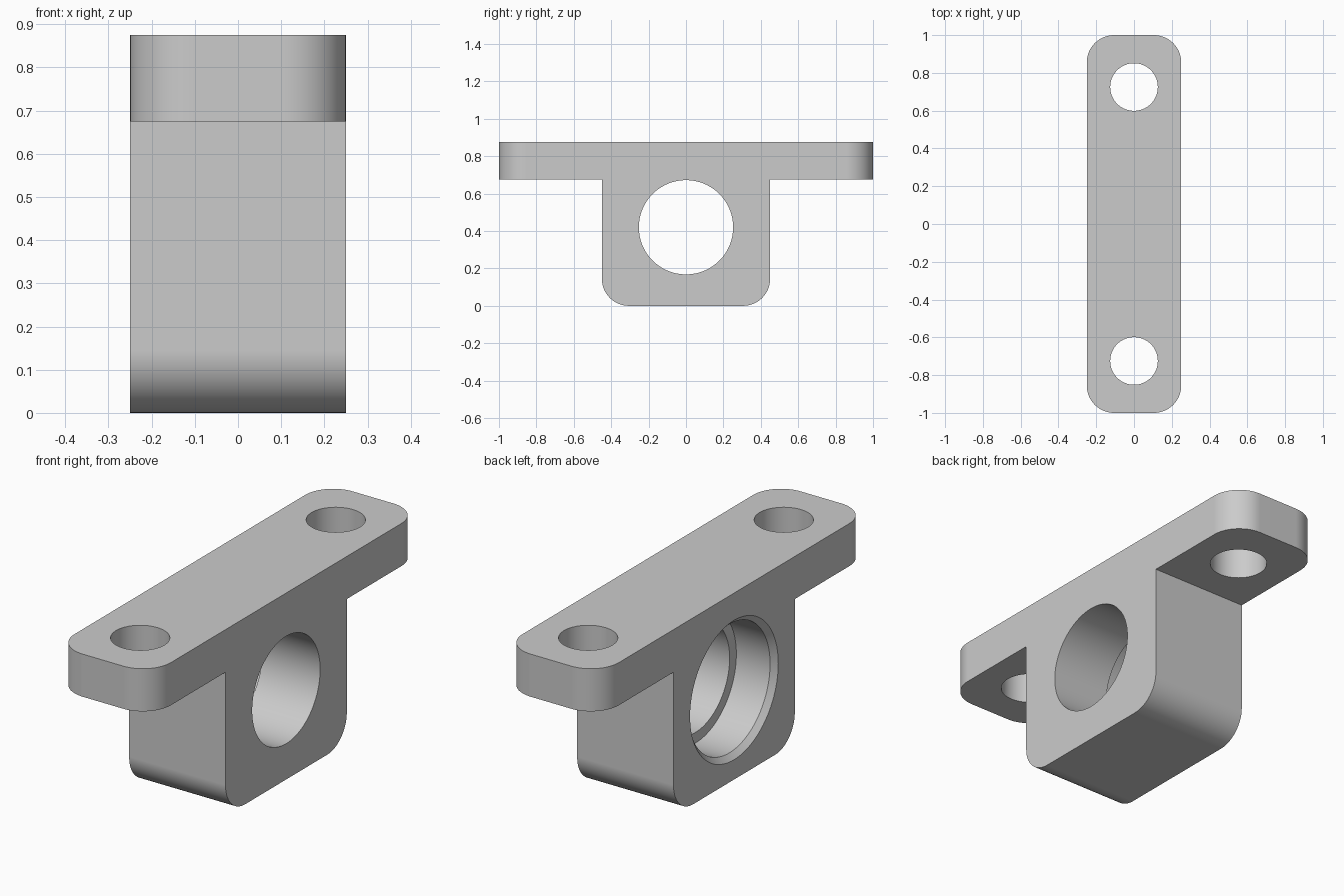
import bpy, bmesh, math
from mathutils import Matrix, Vector

default = bpy.data.objects.get("Cube")
if default:
    bpy.data.objects.remove(default, do_unlink=True)

HALF_X = 0.25        # half thickness of the whole bracket
TOP, LEDGE = 0.875, 0.675
BODY_Y = 0.45
BORE_Z = 0.42

steel = bpy.data.materials.new("plain grey")
steel.use_nodes = True
GREY = (0.6, 0.6, 0.6, 1)
steel.diffuse_color = GREY
steel.node_tree.nodes["Principled BSDF"].inputs["Base Color"].default_value = GREY


def make_object(name, bm):
    bmesh.ops.recalc_face_normals(bm, faces=bm.faces)
    mesh = bpy.data.meshes.new(name)
    bm.to_mesh(mesh)
    bm.free()
    mesh.materials.append(steel)
    obj = bpy.data.objects.new(name, mesh)
    bpy.context.collection.objects.link(obj)
    return obj


def lathe(name, profile, matrix, steps=96):
    """Closed solid turned about local z from (radius, height) points."""
    bm = bmesh.new()
    rings = []
    for r, h in profile:
        ring = []
        for i in range(steps):
            a = math.tau * i / steps
            ring.append(bm.verts.new((r * math.cos(a), r * math.sin(a), h)))
        rings.append(ring)
    for low, high in zip(rings, rings[1:]):
        for i in range(steps):
            j = (i + 1) % steps
            bm.faces.new((low[i], low[j], high[j], high[i]))
    bm.faces.new(rings[0][::-1])
    bm.faces.new(rings[-1])
    bm.transform(matrix)
    cutter = make_object(name, bm)
    cutter.hide_render = True
    return cutter


# Bracket: T-shaped outline extruded across x
half = [(BODY_Y, 0), (BODY_Y, LEDGE), (1, LEDGE), (1, TOP)]
outline = half + [(-y, z) for y, z in reversed(half)]
bm = bmesh.new()
face = bm.faces.new([bm.verts.new((-HALF_X, y, z)) for y, z in outline])
grown = bmesh.ops.extrude_face_region(bm, geom=[face])["geom"]
bmesh.ops.translate(bm, vec=(2 * HALF_X, 0, 0),
                    verts=[g for g in grown if isinstance(g, bmesh.types.BMVert)])
bmesh.ops.recalc_face_normals(bm, faces=bm.faces)


def is_rounded(edge):
    a, b = (v.co for v in edge.verts)
    d = b - a
    foot = abs(d.x) > 0.1 and max(a.z, b.z) < 0.01
    flange_corner = abs(d.z) > 0.1 and abs(a.y) > 0.99
    return foot or flange_corner


bmesh.ops.bevel(bm, geom=[e for e in bm.edges if is_rounded(e)], offset=0.145,
                segments=14, profile=0.5, affect='EDGES', clamp_overlap=True)
bracket = make_object("bearing_bracket", bm)

# Stepped bore: chamfered wide seat on the -x side, narrow hole through to +x
along_x = Matrix.Translation((-HALF_X, 0, BORE_Z)) @ Vector((1, 0, 0)).to_track_quat('Z', 'Y').to_matrix().to_4x4()
cutters = [lathe("bore_cutter",
                 [(0.352, -0.025), (0.302, 0.025), (0.302, 0.2), (0.252, 0.2), (0.252, 0.6)],
                 along_x)]

# Bolt holes through the flange
for side in (-1, 1):
    cutters.append(lathe("bolt_hole_cutter", [(0.126, 0.5), (0.126, 1)],
                         Matrix.Translation((0, side * 0.725, 0)), 64))

bpy.ops.object.select_all(action='DESELECT')
bpy.context.view_layer.objects.active = bracket
bracket.select_set(True)
for cutter in cutters:
    cut = bracket.modifiers.new("cut", 'BOOLEAN')
    cut.operation = 'DIFFERENCE'
    cut.solver = 'EXACT'
    cut.object = cutter
    bpy.ops.object.modifier_apply(modifier=cut.name)
for cutter in cutters:
    bpy.data.objects.remove(cutter, do_unlink=True)

# Smooth rounds, crisp edges, flat large faces
bpy.ops.object.shade_smooth_by_angle(angle=math.radians(30))
weighted = bracket.modifiers.new("flat faces", 'WEIGHTED_NORMAL')
weighted.keep_sharp = True
